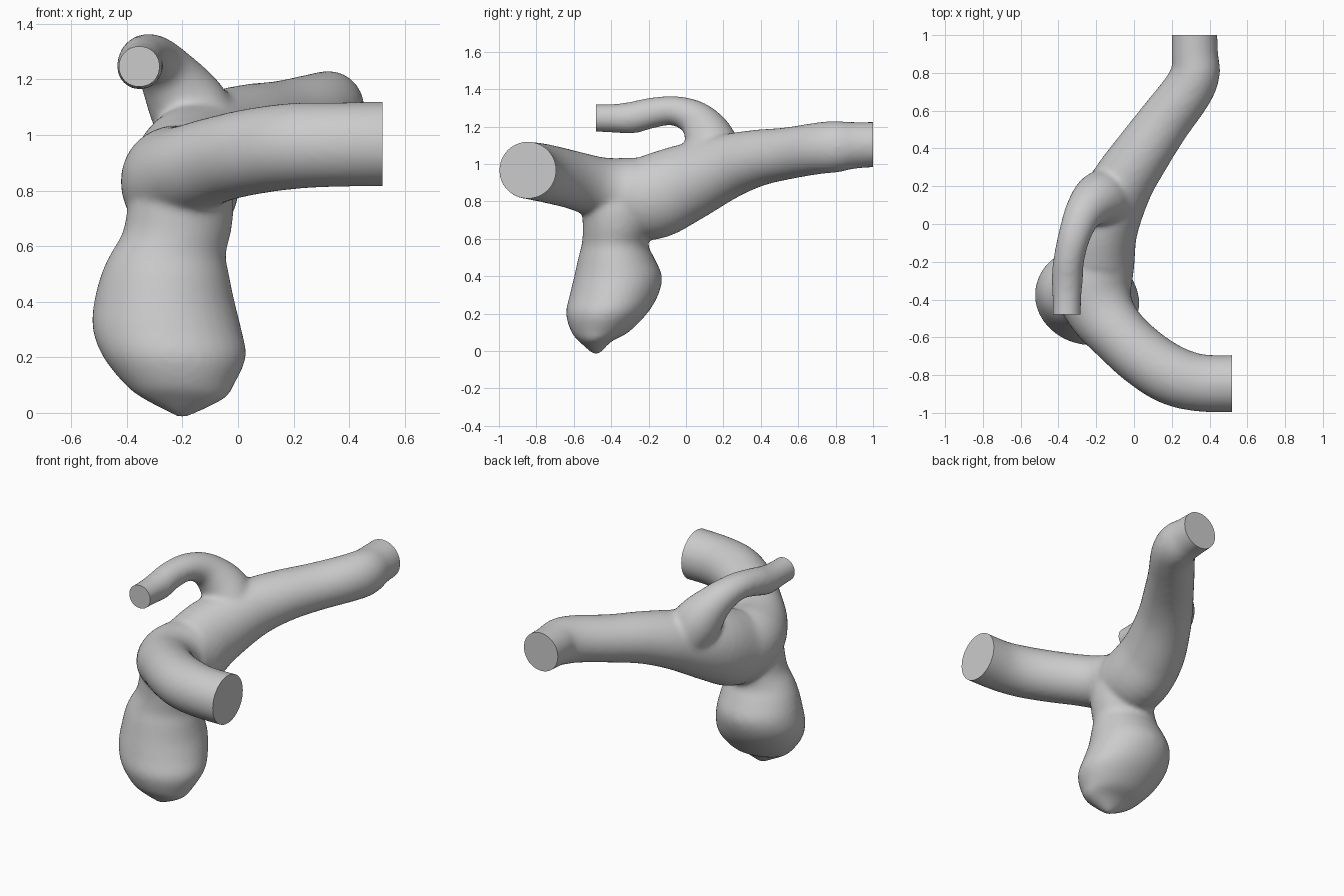
import bpy, bmesh, math
from mathutils import Vector

if "Cube" in bpy.data.objects:
    bpy.data.objects.remove(bpy.data.objects["Cube"])

SEG = 32


def spline(points, steps=5):
    """Catmull-Rom interpolation of tuples of any length."""
    out = []
    for i in range(len(points) - 1):
        p0, p1 = points[max(i - 1, 0)], points[i]
        p2, p3 = points[i + 1], points[min(i + 2, len(points) - 1)]
        for s in range(steps):
            t = s / steps
            out.append([0.5 * (2 * b + (c - a) * t + (2 * a - 5 * b + 4 * c - d) * t * t
                               + (3 * b - a - 3 * c + d) * t ** 3)
                        for a, b, c, d in zip(p0, p1, p2, p3)])
    out.append(list(points[-1]))
    return out


def loft(bm, rings):
    """Closed skin over elliptical rings given as (centre, u, v)."""
    loops = [[bm.verts.new(c + u * math.cos(2 * math.pi * k / SEG) + v * math.sin(2 * math.pi * k / SEG))
              for k in range(SEG)] for c, u, v in rings]
    faces = [bm.faces.new((a[k], a[(k + 1) % SEG], b[(k + 1) % SEG], b[k]))
             for a, b in zip(loops, loops[1:]) for k in range(SEG)]
    faces += [bm.faces.new(loops[0][::-1]), bm.faces.new(loops[-1])]
    bmesh.ops.recalc_face_normals(bm, faces=faces)


def tube(bm, points):
    """Swept tube through (x, y, z, side radius, upright radius)."""
    pts = spline(points)
    rings = []
    for i, p in enumerate(pts):
        t = Vector(pts[min(i + 1, len(pts) - 1)][:3]) - Vector(pts[max(i - 1, 0)][:3])
        side = t.cross(Vector((0, 0, 1))).normalized()
        up = side.cross(t).normalized()
        rings.append((Vector(p[:3]), side * p[3], up * p[4]))
    loft(bm, rings)


bm = bmesh.new()

# Main vessel, from the right-hand end round the bend to the rear end
tube(bm, [(.58, -.845, .968, .153, .153), (.36, -.842, .965, .152, .152), (.2, -.80, .96, .158, .155),
          (.05, -.705, .94, .157, .155), (-.08, -.585, .91, .158, .155), (-.17, -.47, .875, .178, .165),
          (-.215, -.34, .84, .205, .2), (-.2, -.2, .82, .203, .228), (-.17, -.02, .89, .192, .213),
          (-.07, .2, .98, .168, .177), (.04, .37, 1.03, .153, .153), (.16, .54, 1.057, .141, .139),
          (.28, .7, 1.083, .135, .138), (.325, .8, 1.093, .13, .138), (.322, .9, 1.1, .123, .125),
          (.32, 1.06, 1.106, .12, .12)])

# Thin side branch curling forward
tube(bm, [(-.355, -.54, 1.247, .075, .075), (-.355, -.4, 1.245, .076, .076), (-.353, -.29, 1.248, .083, .085),
          (-.345, -.19, 1.272, .082, .082), (-.315, -.06, 1.285, .086, .079), (-.265, .06, 1.235, .103, .1),
          (-.19, .13, 1.12, .14, .14), (-.11, .14, .98, .17, .15)])

# Hanging sac: (z, centre x, radius x, centre y, radius y)
sac = [(-.014, -.2, .02, -.48, .02), (.05, -.195, .145, -.485, .085), (.1, -.21, .195, -.46, .152),
       (.2, -.228, .257, -.425, .217), (.3, -.255, .268, -.385, .237), (.4, -.265, .253, -.363, .235),
       (.5, -.262, .230, -.373, .203), (.57, -.252, .208, -.38, .178), (.65, -.22, .195, -.37, .182),
       (.75, -.205, .19, -.36, .195), (.85, -.2, .17, -.36, .18)]
loft(bm, [(Vector((cx, cy, z)), Vector((rx, 0, 0)), Vector((0, ry, 0)))
          for z, cx, rx, cy, ry in spline(sac, 4)])

mesh = bpy.data.meshes.new("vessel_with_sac")
bm.to_mesh(mesh)
bm.free()
vessel = bpy.data.objects.new("vessel_with_sac", mesh)
bpy.context.collection.objects.link(vessel)

# Fuse the parts into one soft skin
remesh = vessel.modifiers.new("fuse", 'REMESH')
remesh.mode = 'VOXEL'
remesh.voxel_size = 0.013
soften = vessel.modifiers.new("soften", 'SMOOTH')
soften.factor = 0.5
soften.iterations = 14
fused = bpy.data.meshes.new_from_object(vessel.evaluated_get(bpy.context.evaluated_depsgraph_get()))
vessel.modifiers.clear()
vessel.data = fused

# Slice the three open ends flat and cap them
bm = bmesh.new()
bm.from_mesh(fused)
cuts = [((.52, 0, 0), (1, 0, 0), lambda c: c.x > .4 and c.y < -.5),
        ((0, 1, 0), (0, 1, 0), lambda c: c.y > .9),
        ((0, -.48, 0), (0, -1, 0), lambda c: c.y < -.38 and c.z > 1.13 and c.x < -.2)]
for co, no, inside in cuts:
    faces = [f for f in bm.faces if inside(f.calc_center_median())]
    geom = set(faces)
    for f in faces:
        geom.update(f.edges)
        geom.update(f.verts)
    bmesh.ops.bisect_plane(bm, geom=list(geom), plane_co=co, plane_no=no, clear_outer=True)
    bmesh.ops.holes_fill(bm, edges=[e for e in bm.edges if e.is_boundary], sides=0)
bmesh.ops.recalc_face_normals(bm, faces=bm.faces[:])
bm.to_mesh(fused)
bm.free()

# Smooth skin, crisp rims
bpy.context.view_layer.objects.active = vessel
vessel.select_set(True)
bpy.ops.object.shade_smooth_by_angle(angle=math.radians(40))
